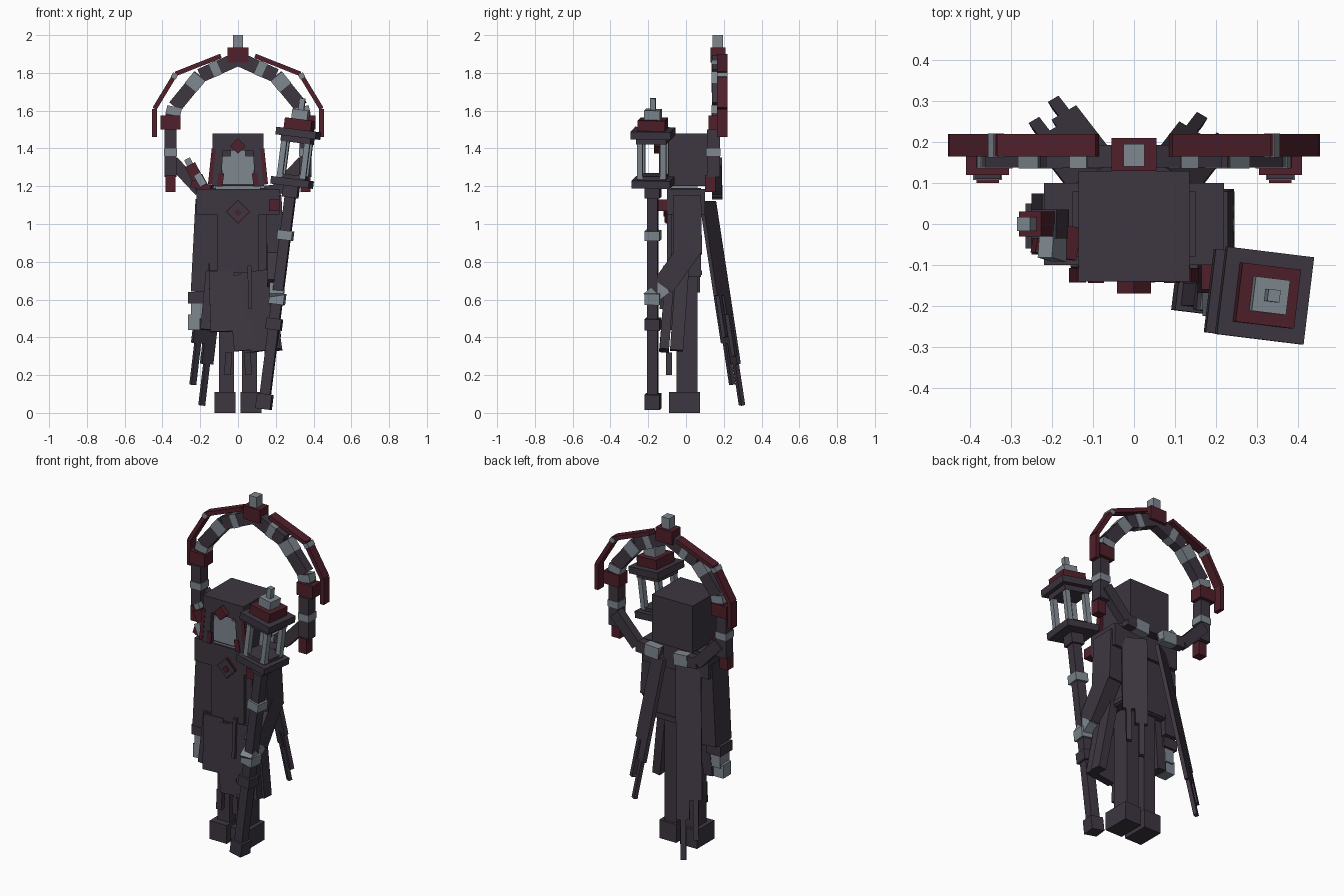
import bpy, bmesh
from math import radians
from mathutils import Vector, Matrix

cube = bpy.data.objects.get("Cube")
if cube:
    bpy.data.objects.remove(cube, do_unlink=True)


def material(name, rgb):
    m = bpy.data.materials.new(name)
    m.use_nodes = True
    m.diffuse_color = (*rgb, 1)
    m.node_tree.nodes["Principled BSDF"].inputs["Base Color"].default_value = (*rgb, 1)
    return m


DARK = material("dark cloth", (0.047, 0.037, 0.052))
GREY = material("pale metal", (0.21, 0.245, 0.275))
RED = material("deep red", (0.08, 0.014, 0.024))


def block(name, matrix, size, mat):
    bm = bmesh.new()
    bmesh.ops.create_cube(bm, size=1, matrix=matrix @ Matrix.Diagonal((*size, 1)))
    mesh = bpy.data.meshes.new(name)
    bm.to_mesh(mesh)
    bm.free()
    mesh.materials.append(mat)
    ob = bpy.data.objects.new(name, mesh)
    bpy.context.collection.objects.link(ob)
    return ob


def box(name, x, y, z, mat, roll=0):
    """Box from (low, high) ranges, optionally rolled about the y axis."""
    spans = (x, y, z)
    centre = Vector([(a + b) / 2 for a, b in spans])
    m = Matrix.Translation(centre) @ Matrix.Rotation(radians(roll), 4, "Y")
    return block(name, m, [b - a for a, b in spans], mat)


def beam(name, start, end, width, depth, mat, side=(0, 1, 0)):
    """Bar between two points; width runs along the side direction."""
    a, b = Vector(start), Vector(end)
    zc = (b - a).normalized()
    xc = Vector(side)
    xc = (xc - zc * xc.dot(zc)).normalized()
    yc = zc.cross(xc)
    m = Matrix((xc, yc, zc)).transposed().to_4x4()
    m.translation = (a + b) / 2
    return block(name, m, (width, depth, (b - a).length), mat)


X = (1, 0, 0)

# Hooded head
box("hood", (-0.135, 0.135), (-0.1, 0.13), (1.2, 1.48), DARK)
box("hood_brow", (-0.135, 0.135), (-0.14, -0.1), (1.39, 1.48), DARK)
box("face", (-0.085, 0.085), (-0.112, -0.1), (1.21, 1.36), GREY)
box("face_crest", (-0.04, 0.04), (-0.112, -0.1), (1.36, 1.4), GREY)
box("hood_gem", (-0.029, 0.029), (-0.17, -0.135), (1.385, 1.443), RED, 45)
for s, label in ((-1, "right"), (1, "left")):
    beam(f"{label}_hood_edge", (s * 0.1, -0.12, 1.4), (s * 0.115, -0.12, 1.2), 0.045, 0.04, DARK, X)
    beam(f"{label}_hood_trim", (s * 0.128, -0.125, 1.4), (s * 0.148, -0.125, 1.21), 0.022, 0.035, RED, X)
    beam(f"{label}_cheek_trim", (s * 0.098, -0.14, 1.2), (s * 0.088, -0.14, 1.27), 0.03, 0.008, RED, X)
box("collar", (-0.12, 0.12), (-0.09, 0.06), (1.17, 1.21), GREY)

# Torso and shoulder cape
box("torso", (-0.15, 0.15), (-0.08, 0.08), (0.72, 1.19), DARK)
box("shoulder_cape", (-0.22, 0.22), (-0.1, 0.1), (1.05, 1.185), DARK)
box("chest_panel", (-0.11, 0.11), (-0.1, -0.07), (0.74, 1.08), DARK)
box("brooch_rim", (-0.045, 0.045), (-0.108, -0.09), (1.02, 1.11), RED, 45)
box("brooch_plate", (-0.04, 0.04), (-0.113, -0.1), (1.025, 1.105), DARK, 45)
box("brooch_gem", (-0.015, 0.015), (-0.12, -0.1), (1.045, 1.075), RED, 45)
box("left_shoulder_clasp", (0.165, 0.22), (-0.16, -0.1), (1.07, 1.13), RED)

# Legs and boots
for s, label in ((-1, "right"), (1, "left")):
    box(f"{label}_leg", sorted((s * 0.02, s * 0.1)), (-0.05, 0.06), (0.1, 0.75), DARK)
    box(f"{label}_boot", sorted((s * 0.012, s * 0.125)), (-0.09, 0.075), (0, 0.11), DARK)
    beam(f"{label}_shin_strap", (s * 0.05, -0.09, 0.32), (s * 0.055, -0.09, 0.2), 0.035, 0.03, DARK, X)

# Skirt panels
beam("right_skirt", (-0.09, -0.085, 0.75), (-0.08, -0.11, 0.43), 0.13, 0.04, DARK, X)
beam("left_skirt", (0.09, -0.085, 0.75), (0.145, -0.115, 0.33), 0.16, 0.05, DARK, X)
beam("middle_skirt", (0.0, -0.095, 0.73), (0.035, -0.13, 0.33), 0.11, 0.025, DARK, X)
beam("belt_tail", (0.06, -0.11, 0.78), (0.065, -0.13, 0.55), 0.02, 0.02, DARK, X)
beam("right_hip_panel", (-0.14, -0.02, 0.75), (-0.17, -0.03, 0.44), 0.06, 0.13, DARK, X)
beam("left_hip_panel", (0.15, -0.02, 0.75), (0.21, -0.05, 0.33), 0.05, 0.07, DARK, X)
box("belt", (-0.155, 0.155), (-0.09, 0.085), (0.73, 0.755), DARK)

# Forked coat tails sweeping out behind
for s, label, ends in ((-1, "right", (0.15, 0.04)), (1, "left", (0.4, 0.3))):
    side = Vector((0.86, -s * 0.5, 0))
    top, foot = Vector((s * 0.095, 0.115, 1.12)), Vector((s * 0.215, 0.27, 0.1))
    for k, end in zip((s * 0.035, -s * 0.035), ends):
        off = side * k
        mid = top.lerp(foot, (1.12 - end - 0.22) / 1.02)
        tip = top.lerp(foot, (1.12 - end) / 1.02)
        beam(f"{label}_coat_tail", top + off, mid + off, 0.07, 0.022, DARK, side)
        beam(f"{label}_coat_tail_prong", mid + off, tip + off, 0.03, 0.022, DARK, side)

# Hanging right arm
beam("right_arm", (-0.18, 0, 1.13), (-0.205, 0, 0.64), 0.09, 0.15, DARK, X)
box("right_cuff", (-0.265, -0.17), (-0.06, 0.05), (0.58, 0.64), DARK)
box("right_hand", (-0.25, -0.185), (-0.055, 0.035), (0.5, 0.58), GREY)
box("right_fingers", (-0.265, -0.2), (-0.05, 0.025), (0.44, 0.52), GREY)

# Bent left arm holding the staff
beam("left_upper_arm", (0.185, 0.005, 1.15), (0.2, 0.01, 0.84), 0.09, 0.15, DARK, X)
beam("left_forearm", (0.2, 0.03, 0.88), (0.2, -0.12, 0.67), 0.09, 0.12, DARK, X)
beam("left_hand", (0.205, -0.11, 0.67), (0.205, -0.2, 0.6), 0.075, 0.08, GREY, X)

# Leaning lantern staff: pieces given as height range, width and colour
TURN = (0.99, -0.12, 0)


def on_staff(z, dx=0, dy=0):
    return Vector((0.14 + 0.126 * (z - 0.06) + dx, -0.175 + dy, z))


for name, low, high, width, mat in (
        ("staff_foot", 0.02, 0.1, 0.08, DARK),
        ("staff_shaft", 0.1, 1.2, 0.055, DARK),
        ("staff_lower_ring", 0.44, 0.5, 0.08, DARK),
        ("staff_grip_ring", 0.575, 0.635, 0.08, GREY),
        ("staff_upper_ring", 0.915, 0.965, 0.08, GREY),
        ("lantern_neck", 1.14, 1.2, 0.08, DARK),
        ("lantern_floor", 1.2, 1.24, 0.205, DARK),
        ("lantern_socket", 1.24, 1.26, 0.15, DARK),
        ("lantern_head_band", 1.43, 1.46, 0.16, DARK),
        ("lantern_roof", 1.46, 1.5, 0.215, DARK),
        ("lantern_cap", 1.5, 1.555, 0.145, RED),
        ("lantern_crown", 1.555, 1.605, 0.085, GREY),
        ("lantern_finial", 1.605, 1.665, 0.03, GREY)):
    beam(name, on_staff(low), on_staff(high), width, width, mat, TURN)
for i in (-1, 1):
    for j in (-1, 1):
        dx, dy = 0.062 * i + 0.007 * j, 0.062 * j - 0.007 * i
        beam("lantern_bar", on_staff(1.24, dx, dy), on_staff(1.46, dx, dy), 0.03, 0.03, GREY, TURN)

# Tilted candle charm on the right shoulder
tip, root = Vector((-0.27, 0.0, 1.345)), Vector((-0.19, 0.0, 1.19))
for name, a, b, width, mat in (("charm_tip", 0, 0.2, 0.035, GREY),
                               ("charm_body", 0.2, 0.62, 0.06, RED),
                               ("charm_root", 0.62, 1, 0.07, DARK)):
    beam(name, tip.lerp(root, a), tip.lerp(root, b), width, width, mat)
beam("charm_clasp", (-0.24, -0.03, 1.215), (-0.14, -0.05, 1.185), 0.08, 0.04, RED)
beam("charm_link", (-0.215, -0.04, 1.26), (-0.18, -0.05, 1.2), 0.085, 0.04, GREY)

# Ring frame behind the head, mirrored left and right
for s, label in ((-1, "right"), (1, "left")):
    path = [Vector((s * x, 0.165, z)) for x, z in
            ((0.05, 1.165), (0.2, 1.175), (0.345, 1.33))]
    for a, b in zip(path, path[1:]):
        beam(f"{label}_ring_lower", a, b, 0.05, 0.065, DARK)
    beam(f"{label}_ring_lower_patch", path[0], path[0].lerp(path[1], 0.6), 0.054, 0.069, GREY)
    box(f"{label}_ring_post", sorted((s * 0.325, s * 0.39)), (0.11, 0.18), (1.25, 1.5), DARK)
    box(f"{label}_post_patch", sorted((s * 0.322, s * 0.393)), (0.107, 0.183), (1.36, 1.4), GREY)
    box(f"{label}_post_foot", sorted((s * 0.33, s * 0.385)), (0.1, 0.155), (1.17, 1.26), RED)
    box(f"{label}_post_cap", sorted((s * 0.305, s * 0.41)), (0.12, 0.2), (1.5, 1.575), RED)
    arch = [Vector((s * x, 0.165, z)) for x, z in
            ((0.35, 1.56), (0.335, 1.62), (0.2, 1.785), (0, 1.875))]
    for a, b in zip(arch, arch[1:]):
        beam(f"{label}_ring_arch", a, b, 0.055, 0.075, DARK)
    for i, t0, t1 in ((0, 0.3, 1), (1, 0.62, 0.97), (2, 0.3, 0.5)):
        beam(f"{label}_arch_patch", arch[i].lerp(arch[i + 1], t0), arch[i].lerp(arch[i + 1], t1),
             0.059, 0.079, GREY)
    trim = [Vector((s * x, 0.192, z)) for x, z in
            ((0.442, 1.46), (0.442, 1.61), (0.33, 1.795), (0.09, 1.89))]
    for a, b in zip(trim, trim[1:]):
        beam(f"{label}_ring_trim", a, b, 0.055, 0.024, RED)
    beam(f"{label}_trim_joint", trim[2].lerp(trim[1], 0.12), trim[2], 0.058, 0.03, GREY)

# Crowning block of the ring
box("ring_keystone", (-0.055, 0.055), (0.13, 0.21), (1.855, 1.935), RED)
box("ring_finial", (-0.026, 0.026), (0.14, 0.195), (1.935, 2.0), GREY)
